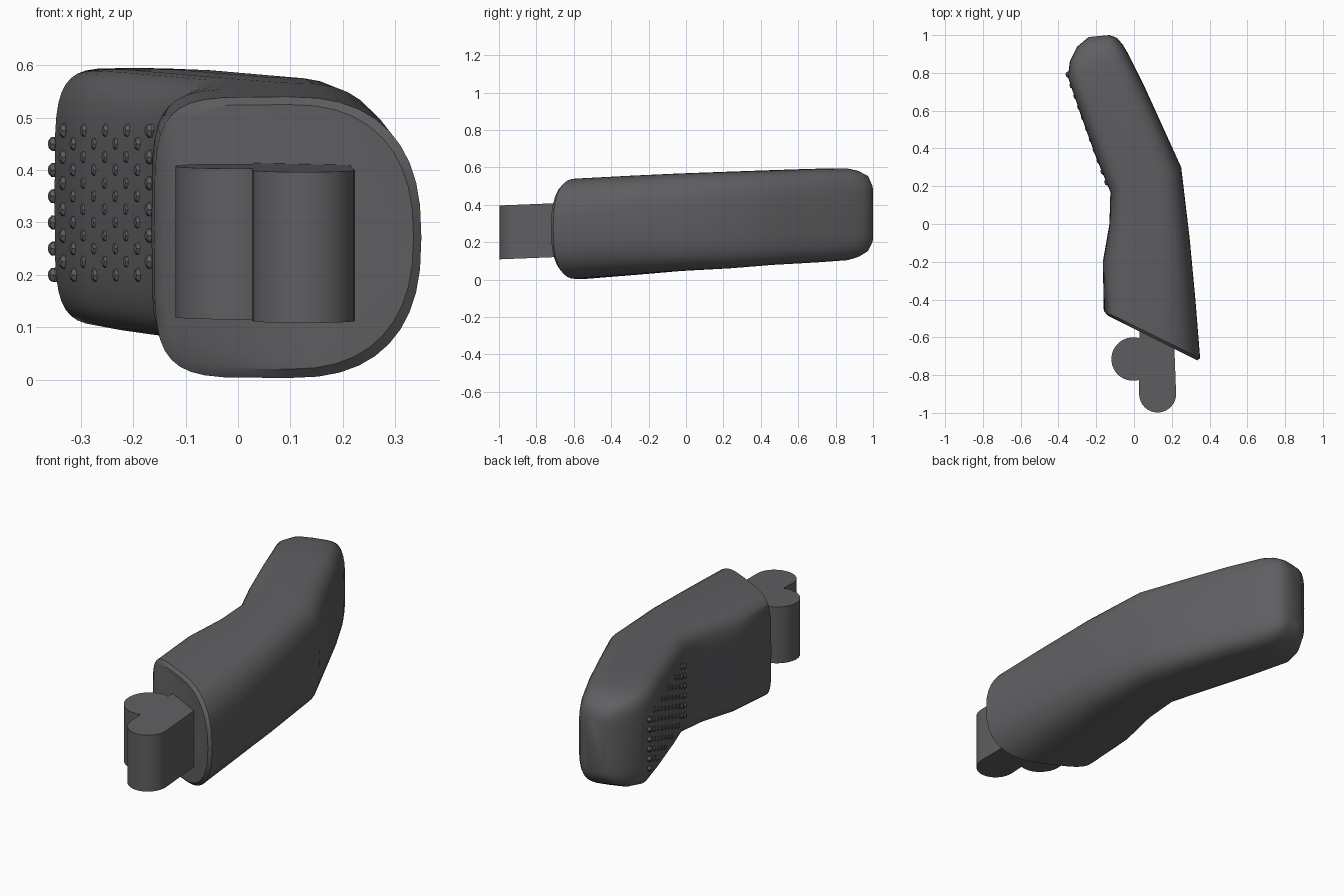
import bpy, bmesh, math
from mathutils import Vector

old = bpy.data.objects.get("Cube")
if old:
    bpy.data.objects.remove(old, do_unlink=True)

GREY = (0.115, 0.115, 0.122, 1)
mat = bpy.data.materials.new("dark_grey")
mat.use_nodes = True
mat.diffuse_color = GREY
mat.node_tree.nodes["Principled BSDF"].inputs["Base Color"].default_value = GREY


def finish(bm, name, angle):
    bmesh.ops.recalc_face_normals(bm, faces=bm.faces[:])
    mesh = bpy.data.meshes.new(name)
    bm.to_mesh(mesh)
    bm.free()
    mesh.materials.append(mat)
    ob = bpy.data.objects.new(name, mesh)
    bpy.context.collection.objects.link(ob)
    bpy.ops.object.select_all(action='DESELECT')
    ob.select_set(True)
    bpy.context.view_layer.objects.active = ob
    bpy.ops.object.shade_smooth_by_angle(angle=math.radians(angle))
    return ob


def loft(bm, rings):
    loops = [[bm.verts.new(p) for p in ring] for ring in rings]
    n = len(loops[0])
    for a, b in zip(loops, loops[1:]):
        for i in range(n):
            j = (i + 1) % n
            bm.faces.new((a[i], a[j], b[j], b[i]))
    bm.faces.new(loops[0])
    bm.faces.new(loops[-1])


def section(xl, yl, xr, yr, zb, zt, n_right, steps=40):
    """Rounded cross-section, boxier on its left than on its right."""
    left, right = Vector((xl, yl, 0)), Vector((xr, yr, 0))
    pts = []
    for i in range(steps):
        a = math.tau * i / steps
        c, s = math.cos(a), math.sin(a)
        e = 2 / (n_right if c > 0 else 5)
        u = math.copysign(abs(c) ** e, c)
        w = math.copysign(abs(s) ** e, s)
        p = left.lerp(right, (u + 1) / 2)
        p.z = (zb + zt) / 2 + w * (zt - zb) / 2
        pts.append(p)
    return pts


# Bent body: left edge, right edge, bottom, top, right-side squareness
stations = [
    (-.14, -.485, .335, -.722, .02, .525, 2.4),
    (-.16, -.46, .35, -.71, .003, .54, 2.5),
    (-.165, -.2, .325, -.4, .025, .555, 2.8),
    (-.13, 0, .295, -.08, .045, .567, 3.1),
    (-.125, .17, .25, .3, .06, .577, 3.4),
    (-.2, .35, .15, .52, .077, .584, 3.8),
    (-.29, .6, .05, .74, .09, .592, 4),
    (-.35, .78, -.03, .9, .102, .595, 4),
    (-.34, .86, -.06, .95, .12, .582, 4),
    (-.3, .94, -.09, .985, .15, .555, 4),
    (-.24, .99, -.13, 1, .2, .5, 4),
]
bm = bmesh.new()
loft(bm, [section(*s) for s in stations])
finish(bm, "bent_body", 40)


# Connector: a round lobe beside a rounded tongue, both slightly tilted
def prism(name, outline):
    bm = bmesh.new()
    loft(bm, [[(x, y, z + .04 * (y + 1)) for x, y in outline] for z in (.108, .396)])
    finish(bm, name, 40)


def arc(cx, cy, r, start, end, steps):
    return [(cx + r * math.cos(math.radians(start + (end - start) * i / steps)),
             cy + r * math.sin(math.radians(start + (end - start) * i / steps)))
            for i in range(steps + 1)]


prism("connector_tongue", arc(.125, -.9, .098, 180, 360, 16) + [(.21, -.56), (.03, -.46)])
prism("connector_lobe", arc(-.005, -.715, .115, 50, 320, 24) + [(.125, -.79), (.125, -.63)])

# Staggered grip studs on the inner face of the far section
bm = bmesh.new()
start, stop = Vector((-.145, .22, 0)), Vector((-.35, .79, 0))
along = (stop - start).normalized()
out = Vector((-along.y, along.x, 0))
up = Vector((0, 0, 1))
for col in range(11):
    base = start.lerp(stop, col / 10)
    for row in range(6):
        centre = base + up * (.2 + .05 * row + .025 * (col % 2))
        rings = []
        for r, h in ((.016, -.008), (.015, .004), (.008, .011)):
            rings.append([centre + out * h + along * r * math.cos(a) + up * r * math.sin(a)
                          for a in (math.tau * k / 6 for k in range(6))])
        loft(bm, rings)
finish(bm, "grip_studs", 30)
